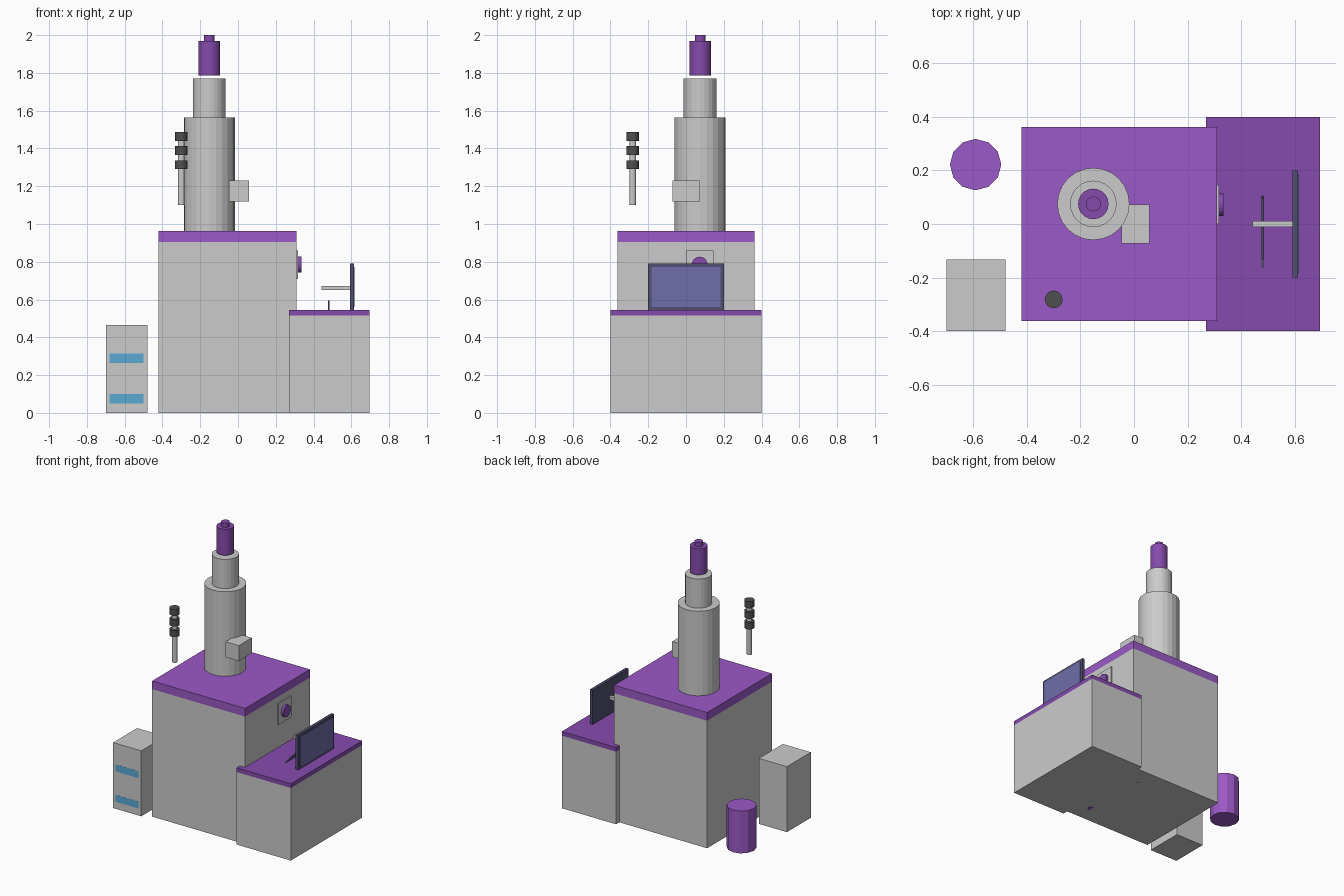
import bpy, bmesh, math
from mathutils import Matrix

if "Cube" in bpy.data.objects:
    bpy.data.objects.remove(bpy.data.objects["Cube"])

mats = {}

def paint(ob, color):
    if color:
        if color not in mats:
            m = bpy.data.materials.new("paint_%d" % len(mats))
            m.diffuse_color = (*color, 1)
            m.use_nodes = True
            m.node_tree.nodes["Principled BSDF"].inputs["Base Color"].default_value = m.diffuse_color
            mats[color] = m
        ob.data.materials.append(mats[color])

def finish(name, bm, color, loc, rot):
    me = bpy.data.meshes.new(name)
    bm.to_mesh(me)
    bm.free()
    ob = bpy.data.objects.new(name, me)
    ob.location, ob.rotation_euler = loc, rot
    bpy.context.collection.objects.link(ob)
    paint(ob, color)
    return ob

def box(name, x, y, z, color=None, rot=(0, 0, 0)):
    """Box from (min, max) ranges, rotated about its own centre."""
    bm = bmesh.new()
    bmesh.ops.create_cube(bm, size=1)
    bmesh.ops.scale(bm, vec=(x[1] - x[0], y[1] - y[0], z[1] - z[0]), verts=bm.verts)
    loc = [(a + b) / 2 for a, b in (x, y, z)]
    return finish(name, bm, color, loc, rot)

def cyl(name, x, y, z0, z1, r, color=None, n=24):
    """Upright faceted cylinder."""
    bm = bmesh.new()
    bmesh.ops.create_cone(bm, cap_ends=True, segments=n, radius1=r, radius2=r, depth=z1 - z0)
    return finish(name, bm, color, (x, y, (z0 + z1) / 2), (0, 0, 0))

PURPLE = (0.33, 0.10, 0.57)
DEEP = (0.24, 0.07, 0.42)
DARK = (0.08, 0.08, 0.08)
FRAME = (0.08, 0.08, 0.16)
SCREEN = (0.16, 0.15, 0.40)
BLUE = (0.10, 0.40, 0.65)

# Main cabinet with coloured lid
box("cabinet", (-0.42, 0.31), (-0.363, 0.363), (0, 0.905))
box("cabinet_lid", (-0.42, 0.31), (-0.363, 0.363), (0.905, 0.963), PURPLE)
for i, (sx, sy) in enumerate([(-1, -1), (1, -1), (1, 1), (-1, 1)]):
    cyl("cabinet_foot_%d" % i, -0.055 + sx * 0.23, sy * 0.235, 0, 0.03, 0.025, DEEP, 12)

# Stepped column
cx, cy = -0.152, 0.075
cyl("column_lower", cx, cy, 0.963, 1.563, 0.135)
cyl("column_upper", cx, cy, 1.563, 1.77, 0.087)
cyl("column_head", cx, cy, 1.785, 1.97, 0.057, DEEP, 20)
cyl("column_tip", cx, cy, 1.97, 2.0, 0.028, DEEP, 16)
box("column_side_box", (-0.047, 0.057), (-0.072, 0.073), (1.12, 1.23))

# Signal light on a pole
cyl("signal_pole", -0.30, -0.282, 1.10, 1.46, 0.017, None, 12)
for i in range(3):
    z = 1.29 + i * 0.075
    cyl("signal_lamp_%d" % i, -0.30, -0.282, z, z + 0.047, 0.033, DARK, 16)

# Button on the cabinet side
box("button_plate", (0.308, 0.318), (0.0, 0.145), (0.71, 0.86))
knob = cyl("button", 0, 0, -0.009, 0.009, 0.042, DEEP, 20)
knob.rotation_euler = (0, math.pi / 2, 0)
knob.location = (0.326, 0.072, 0.785)

# Desk
box("desk", (0.27, 0.695), (-0.4, 0.4), (0, 0.515))
box("desk_top", (0.27, 0.695), (-0.4, 0.4), (0.515, 0.545), DEEP)

# Monitor with support arm
box("monitor", (0.593, 0.613), (-0.2, 0.2), (0.545, 0.79), FRAME)
box("monitor_screen", (0.61, 0.617), (-0.183, 0.183), (0.56, 0.773), SCREEN)
box("monitor_arm", (0.443, 0.595), (-0.012, 0.012), (0.65, 0.673))

# Tilted board partly sunk into the desk
box("tilted_board", (0.476, 0.485), (-0.188, 0.112), (0.418, 0.568), FRAME,
    (math.radians(11), 0, 0))

# Side unit with vent strips
box("side_unit", (-0.7, -0.48), (-0.4, -0.132), (0, 0.465))
for i, z in enumerate((0.05, 0.265)):
    box("vent_strip_%d" % i, (-0.68, -0.50), (-0.4005, -0.39), (z, z + 0.05), BLUE)

# Drum
cyl("drum", -0.592, 0.222, 0, 0.30, 0.096, PURPLE, 12)
